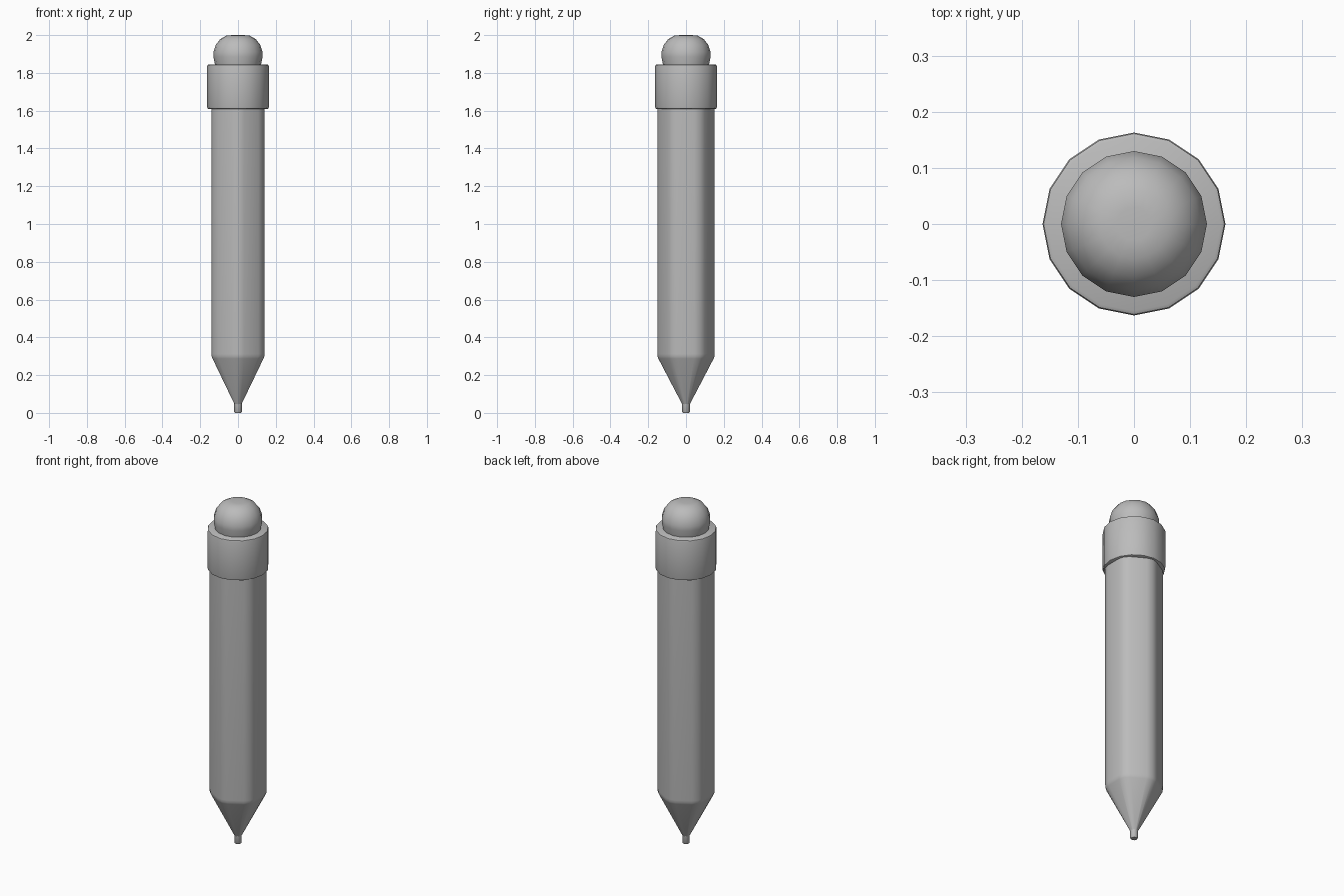
import bpy, bmesh, math

cube = bpy.data.objects.get("Cube")
if cube:
    bpy.data.objects.remove(cube, do_unlink=True)

grey = bpy.data.materials.new("plain grey")
grey.use_nodes = True
grey.diffuse_color = (0.5, 0.5, 0.5, 1)
grey.node_tree.nodes["Principled BSDF"].inputs["Base Color"].default_value = (0.5, 0.5, 0.5, 1)


def circle(sides):
    """Unit polygon with a corner on +y."""
    return [(math.sin(math.tau * i / sides), math.cos(math.tau * i / sides)) for i in range(sides)]


def loft(name, section, profile, angle):
    """Stack scaled copies of a section along z and cap both ends."""
    bm = bmesh.new()
    rings = [[bm.verts.new((x * r, y * r, z)) for x, y in section] for r, z in profile]
    n = len(section)
    for low, high in zip(rings, rings[1:]):
        for i in range(n):
            j = (i + 1) % n
            bm.faces.new((low[i], low[j], high[j], high[i]))
    bm.faces.new(rings[0])
    bm.faces.new(rings[-1])
    bmesh.ops.recalc_face_normals(bm, faces=bm.faces)
    mesh = bpy.data.meshes.new(name)
    bm.to_mesh(mesh)
    bm.free()
    mesh.materials.append(grey)
    obj = bpy.data.objects.new(name, mesh)
    bpy.context.collection.objects.link(obj)
    bpy.ops.object.select_all(action='DESELECT')
    bpy.context.view_layer.objects.active = obj
    obj.select_set(True)
    bpy.ops.object.shade_smooth_by_angle(angle=math.radians(angle))
    return obj


# Hexagonal section with rounded corners, three points per corner
FLAT, REACH = 0.14, 0.152
corner = FLAT / math.cos(math.pi / 6)
cut = 0.037
hexagon = []
for k in range(6):
    a = k * math.pi / 3
    out, side = corner - cut / 2, cut * math.sin(math.pi / 3)
    for t, r in ((-side, out), (0, REACH), (side, out)):
        hexagon.append((t * math.cos(a) + r * math.sin(a), r * math.cos(a) - t * math.sin(a)))

# Barrel with tapered lower end
loft("barrel", hexagon, [(0.13, 0.045), (0.965, 0.288), (0.993, 0.298), (1, 0.312), (1, 1.63)], 40)

# Lead point
loft("lead_tip", circle(16), [(0.016, 0), (0.02, 0.005), (0.02, 0.07)], 50)

# Collar around the top of the barrel
loft("collar", circle(16), [(0.155, 1.608), (0.161, 1.611), (0.163, 1.618),
                            (0.163, 1.836), (0.161, 1.842), (0.155, 1.845)], 40)

# Rounded eraser
loft("eraser", circle(16), [(0.121, 1.84), (0.13, 1.885), (0.13, 1.91), (0.118, 1.948),
                            (0.094, 1.979), (0.062, 1.997), (0.03, 2)], 60)
